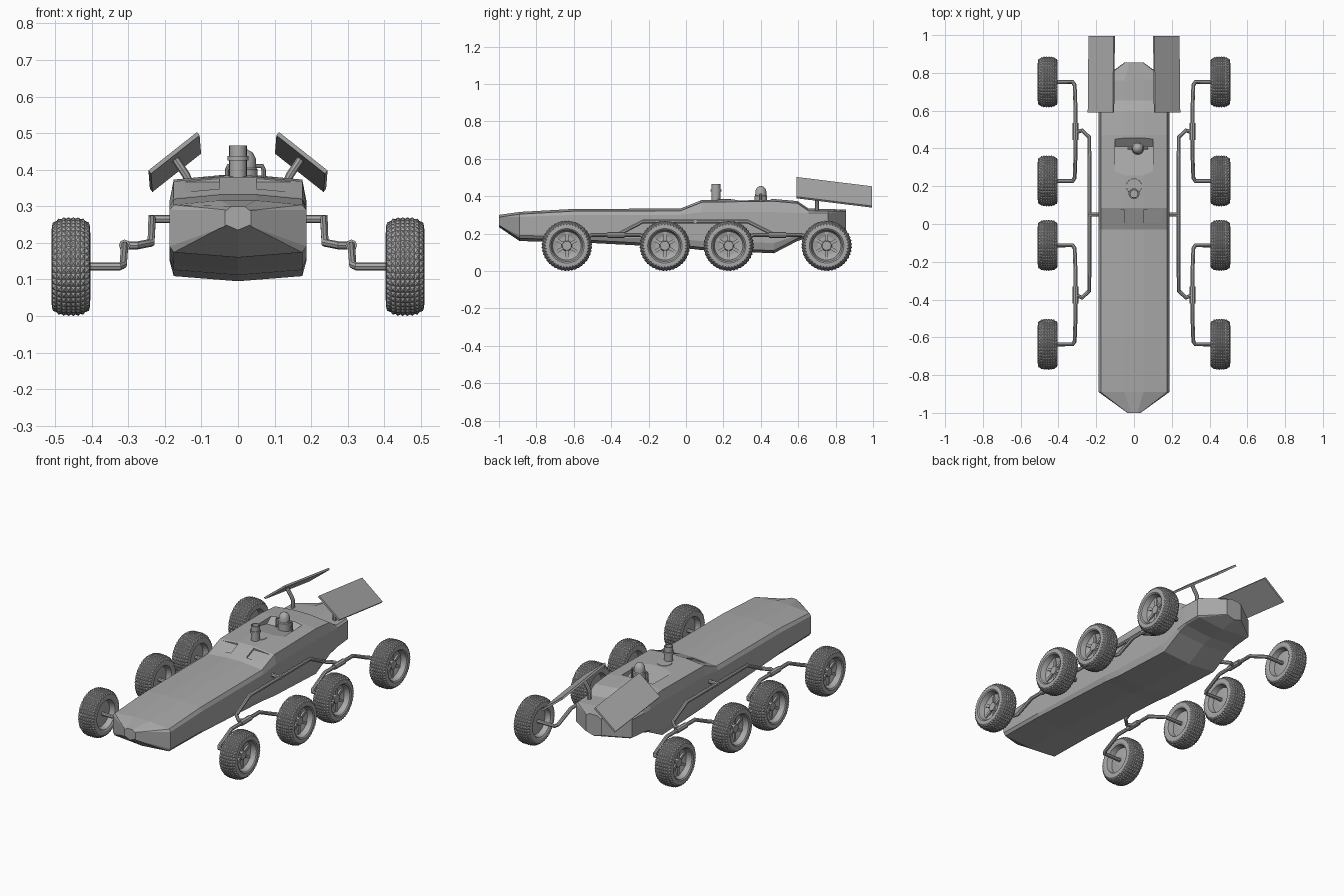
import bpy, bmesh, math
from mathutils import Matrix, Vector

cube = bpy.data.objects.get("Cube")
if cube:
    bpy.data.objects.remove(cube)

grey = bpy.data.materials.new("plain grey")
grey.use_nodes = True
grey.diffuse_color = (0.4, 0.4, 0.4, 1)
grey.node_tree.nodes["Principled BSDF"].inputs["Base Color"].default_value = grey.diffuse_color


def finish(name, bm):
    """Turn a bmesh into a named, coloured object."""
    bmesh.ops.recalc_face_normals(bm, faces=bm.faces)
    mesh = bpy.data.meshes.new(name)
    bm.to_mesh(mesh)
    bm.free()
    mesh.materials.append(grey)
    ob = bpy.data.objects.new(name, mesh)
    bpy.context.collection.objects.link(ob)
    return ob


def bridge(bm, rings, closed):
    """Skin a list of equal vertex rings, capping the ends."""
    for a, b in zip(rings, rings[1:]):
        n = len(a)
        for i in range(n):
            j = (i + 1) % n
            bm.faces.new((a[i], a[j], b[j], b[i]))
    if closed:
        bm.faces.new(rings[0])
        bm.faces.new(rings[-1])


def lathe(bm, profile, seg):
    """Revolve (height, radius) pairs about z."""
    rings = []
    for h, r in profile:
        rings.append([bm.verts.new((r * math.cos(k * math.tau / seg), r * math.sin(k * math.tau / seg), h))
                      for k in range(seg)])
    bridge(bm, rings, True)


def turned(name, profile, seg, loc):
    bm = bmesh.new()
    lathe(bm, profile, seg)
    bm.transform(Matrix.Translation(loc))
    ob = finish(name, bm)
    smooth(ob)
    return ob


def smooth(ob):
    bpy.ops.object.select_all(action='DESELECT')
    ob.select_set(True)
    bpy.context.view_layer.objects.active = ob
    bpy.ops.object.shade_smooth_by_angle(angle=math.radians(35))


def pipe(name, points, radius):
    """Round bar along a path."""
    cu = bpy.data.curves.new(name, 'CURVE')
    cu.dimensions = '3D'
    cu.bevel_depth = radius
    cu.bevel_resolution = 2
    cu.use_fill_caps = True
    sp = cu.splines.new('POLY')
    sp.points.add(len(points) - 1)
    for p, co in zip(sp.points, points):
        p.co = (*co, 1)
    cu.materials.append(grey)
    ob = bpy.data.objects.new(name, cu)
    bpy.context.collection.objects.link(ob)
    bpy.ops.object.select_all(action='DESELECT')
    ob.select_set(True)
    bpy.context.view_layer.objects.active = ob
    bpy.ops.object.convert(target='MESH')
    smooth(bpy.context.object)


def prism(name, outline, x0, x1):
    """Extrude a (y, z) outline between two x positions."""
    bm = bmesh.new()
    bridge(bm, [[bm.verts.new((x, y, z)) for y, z in outline] for x in (x0, x1)], True)
    return finish(name, bm)


def cut(target, cutter):
    cutter.hide_render = True
    mod = target.modifiers.new("cut", 'BOOLEAN')
    mod.operation = 'DIFFERENCE'
    mod.solver = 'EXACT'
    mod.object = cutter
    bpy.context.view_layer.objects.active = target
    bpy.ops.object.modifier_apply(modifier=mod.name)
    bpy.data.objects.remove(cutter)


# Hull: y, half width, keel, lower side, upper side, roof
stations = [
    (-1.0, .035, .235, .245, .290, .300),
    (-.89, .187, .160, .190, .290, .316),
    (-.60, .187, .155, .185, .300, .332),
    (-.03, .187, .125, .170, .300, .334),
    (.085, .187, .112, .160, .315, .380),
    (.47, .187, .095, .150, .315, .385),
    (.595, .187, .160, .190, .310, .374),
    (.655, .187, .180, .200, .310, .334),
    (.76, .182, .185, .205, .310, .332),
    (.855, .050, .205, .220, .318, .328),
]
bm = bmesh.new()
rings = []
for y, w, keel, low, high, roof in stations:
    half = [(w * .94, keel + .014), (w, low), (w, high), (w * .94, roof - .012), (min(.05, w * .5), roof)]
    ring = [(0, keel)] + half + [(-x, z) for x, z in reversed(half)]
    rings.append([bm.verts.new((x, y, z)) for x, z in ring])
bridge(bm, rings, True)
hull = finish("hull", bm)

# Windscreen openings and the sunken roof well
slope = [(.005, .339), (.075, .366), (.075, .42), (.005, .42)]
for s in (1, -1):
    cut(hull, prism("window_cutter", slope, s * .05, s * .155))
cut(hull, prism("well_cutter", [(.23, .388), (.41, .350), (.46, .388), (.46, .42), (.23, .42)], -.10, .10))

# Roof equipment
turned("chimney", [(.36, .024), (.425, .024), (.425, .029), (.437, .029), (.437, .024),
                   (.466, .024), (.466, .019), (.44, .019)], 20, (0, .16, 0))
turned("chimney_collar", [(.37, .045), (.384, .04)], 24, (0, .2, 0))
turned("vent_dome", [(.345, .034), (.40, .034), (.405, .03), (.43, .029), (.447, .02), (.455, .006)],
       20, (.02, .40, 0))
for s in (1, -1):
    pipe("vent_pipe", [(.02, .40, .41), (.02 + s * .046, .40, .41), (.02 + s * .05, .40, .40),
                       (.02 + s * .05, .40, .355)], .006)

# Wheel: treaded tyre, dished rim and spokes
tread = []
for i in range(9):
    t = i / 4 - 1
    tread.append((.052 * t, .131 - .02 * t ** 4))
wheel_profile = ([(-.024, .004), (-.024, .03), (-.018, .075), (-.048, .083), (-.053, .092)] + tread +
                 [(.053, .092), (.048, .085), (.018, .076), (.01, .05), (.01, .028),
                  (.026, .024), (.026, .004)])


def wheel(name, side, y):
    bm = bmesh.new()
    lathe(bm, wheel_profile, 44)
    knobs = [f for f in bm.faces
             if all(math.hypot(v.co.x, v.co.y) > .108 for v in f.verts)]
    bmesh.ops.recalc_face_normals(bm, faces=bm.faces)
    bmesh.ops.poke(bm, faces=knobs, offset=.005)
    for k in range(6):
        m = (Matrix.Rotation(k * math.tau / 6, 4, 'Z') @ Matrix.Translation((.048, 0, .015))
             @ Matrix.Diagonal((.055, .016, .012, 1)))
        bmesh.ops.create_cube(bm, size=1, matrix=m)
    bm.transform(Matrix.Translation((side * .457, y, .135)) @ Matrix.Rotation(side * math.pi / 2, 4, 'Y'))
    finish(name, bm)


for s, label in ((1, "left"), (-1, "right")):
    # Long rocker bar with its hull pivot
    pipe(label + "_pivot", [(s * .17, .05, .265), (s * .245, .05, .265)], .011)
    pipe(label + "_rocker", [(s * .31, -.375, .193), (s * .275, -.39, .193), (s * .238, -.355, .2),
                             (s * .235, -.23, .265), (s * .235, .33, .265), (s * .238, .46, .2),
                             (s * .275, .495, .193), (s * .31, .485, .193)], .011)
    # Bogies, each with two wheels
    for end, mid in (("front", -.375), ("rear", .49)):
        path = []
        for d, x, z in ((-.262, .44, .135), (-.262, .325, .135), (-.245, .314, .14), (-.13, .31, .193),
                        (.13, .31, .193), (.245, .314, .14), (.262, .325, .135), (.262, .44, .135)):
            path.append((s * x, mid + d, z))
        pipe(f"{label}_{end}_bogie", path, .011)
        pipe(f"{label}_{end}_sleeve", [(s * .31, mid - .045, .193), (s * .31, mid + .045, .193)], .016)
        for d in (-.262, .262):
            wheel(f"{label}_{end}_wheel", s, mid + d)

    # Tilted solar panel on a bent strut
    front_in, front_out = Vector((s * .112, .59, .503)), Vector((s * .245, .59, .398))
    back = Vector((-s * .004, .405, -.05))
    corners = [front_in, front_out, front_out + back, front_in + back]
    down = Vector((-s * .007, 0, -.009))
    bm = bmesh.new()
    bridge(bm, [[bm.verts.new(c + o) for c in corners] for o in (Vector(), down)], True)
    finish(label + "_solar_panel", bm)
    pipe(label + "_panel_strut", [(s * .135, .70, .31), (s * .135, .70, .37), (s * .142, .70, .385),
                                  (s * .172, .70, .43)], .011)
